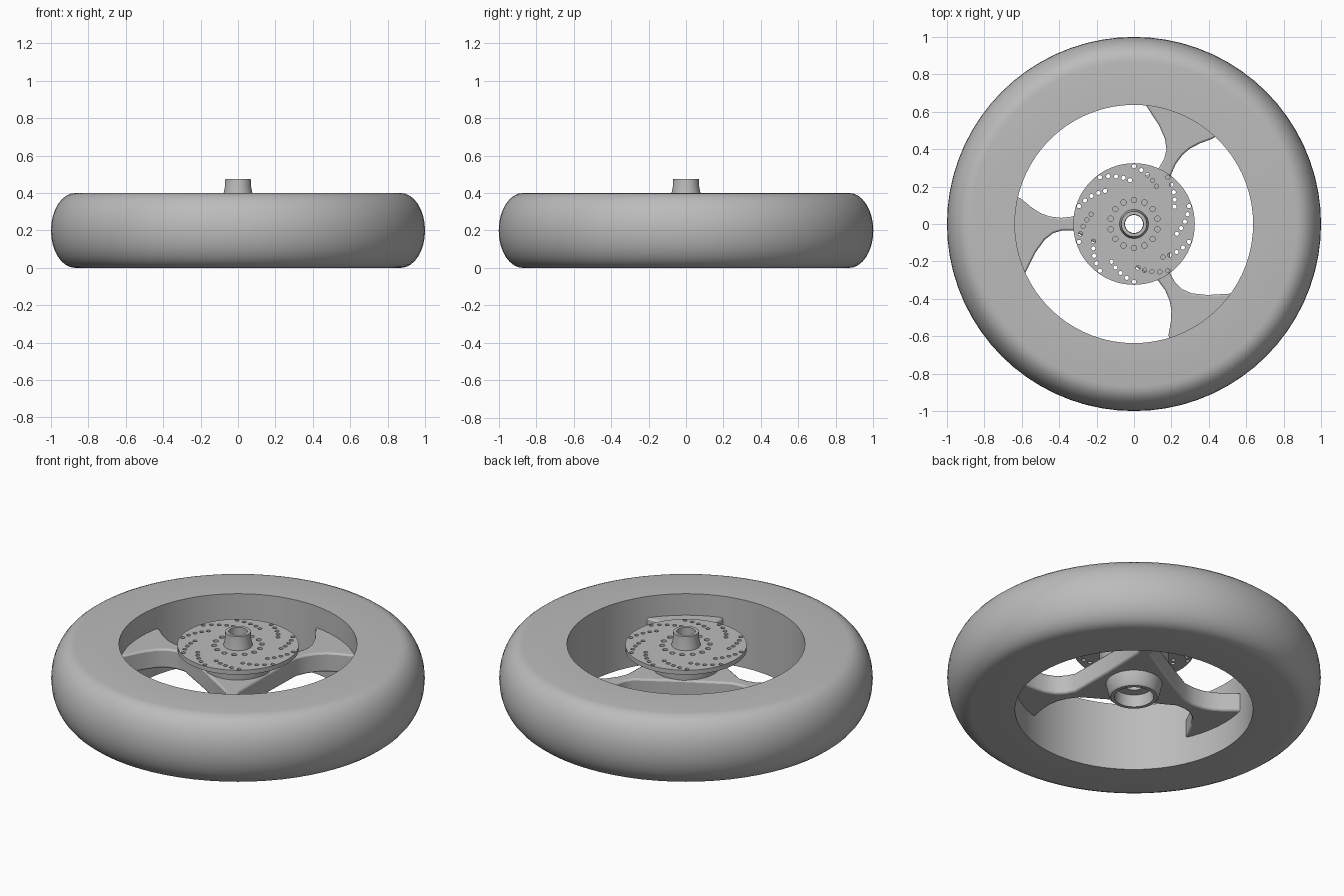
import bpy, bmesh, math
from mathutils import Matrix, Vector

cube = bpy.data.objects.get("Cube")
if cube:
    bpy.data.objects.remove(cube)

grey = bpy.data.materials.new("plain_grey")
grey.use_nodes = True
GREY = (0.5, 0.5, 0.5, 1)
grey.diffuse_color = GREY
grey.node_tree.nodes["Principled BSDF"].inputs["Base Color"].default_value = GREY


def make_object(name, bm):
    bmesh.ops.recalc_face_normals(bm, faces=bm.faces)
    mesh = bpy.data.meshes.new(name)
    bm.to_mesh(mesh)
    bm.free()
    mesh.materials.append(grey)
    obj = bpy.data.objects.new(name, mesh)
    bpy.context.collection.objects.link(obj)
    return obj


def smooth(obj, angle=35):
    bpy.ops.object.select_all(action="DESELECT")
    obj.select_set(True)
    bpy.context.view_layer.objects.active = obj
    bpy.ops.object.shade_smooth_by_angle(angle=math.radians(angle))


def lathe(name, profile, steps=64):
    """Revolve a closed (radius, height) outline about the z axis."""
    bm = bmesh.new()
    verts = [bm.verts.new((r, 0, z)) for r, z in profile]
    edges = [bm.edges.new((v, verts[i - 1])) for i, v in enumerate(verts)]
    bmesh.ops.spin(bm, geom=verts + edges, axis=(0, 0, 1), cent=(0, 0, 0),
                   angle=math.tau, steps=steps, use_duplicate=False)
    bmesh.ops.remove_doubles(bm, verts=bm.verts, dist=0.0001)
    return make_object(name, bm)


def polar(radius, degrees, z=0):
    a = math.radians(degrees)
    return Vector((radius * math.cos(a), radius * math.sin(a), z))


# Tyre: flat sidewalls, elliptical tread, straight inner wall
tread = []
for i in range(17):
    a = math.pi * (i / 16 - 0.5)
    tread.append((0.87 + 0.13 * math.cos(a), 0.2 + 0.2 * math.sin(a)))
tyre = lathe("tyre", [(0.637, 0)] + tread + [(0.637, 0.4)], 72)
smooth(tyre)

# Hub: lower cup, flange, upper drum and axle tube with a through bore
hub = lathe("hub", [
    (0.105, 0.08), (0.125, 0.08), (0.135, 0.09), (0.15, 0.16), (0.17, 0.165),
    (0.172, 0.2), (0.185, 0.27), (0.185, 0.368), (0.08, 0.368), (0.077, 0.4),
    (0.07, 0.435), (0.068, 0.475), (0.05, 0.475), (0.048, 0.15), (0.1, 0.15)])
smooth(hub)

# Three flared spokes joined by a web around the hub
lower_edge = [(0.095, -0.165), (0.325, -0.04), (0.39, -0.033), (0.45, -0.04),
              (0.5, -0.058), (0.55, -0.09), (0.6, -0.132)]
rim_arc = [polar(0.655, -13.5 + 39 * i / 6).to_2d() for i in range(7)]
upper_edge = [(0.56, 0.22), (0.525, 0.15), (0.476, 0.083), (0.43, 0.048),
              (0.38, 0.034), (0.325, 0.035)]
bm = bmesh.new()
outline = []
for k in range(3):
    turn = Matrix.Rotation(math.radians(60 + 120 * k), 3, "Z")
    for p in lower_edge + rim_arc + upper_edge:
        outline.append(bm.verts.new(turn @ Vector((p[0], p[1], 0.16))))
base = bm.faces.new(outline)
top = bmesh.ops.extrude_face_region(bm, geom=[base])
bmesh.ops.translate(bm, vec=(0, 0, 0.113),
                    verts=[g for g in top["geom"] if isinstance(g, bmesh.types.BMVert)])
# Open the middle so that the hub bore stays clear
spokes = make_object("spokes", bm)
bm = bmesh.new()
bmesh.ops.create_cone(bm, cap_ends=True, segments=48, radius1=0.12, radius2=0.12,
                      depth=0.4, matrix=Matrix.Translation((0, 0, 0.2)))
bore = make_object("hub_bore_cutter", bm)


def cut(obj, cutter):
    mod = obj.modifiers.new("cut", "BOOLEAN")
    mod.operation = "DIFFERENCE"
    mod.solver = "EXACT"
    mod.object = cutter
    cutter.hide_render = True
    cutter.hide_viewport = False
    bpy.ops.object.select_all(action="DESELECT")
    obj.select_set(True)
    bpy.context.view_layer.objects.active = obj
    bpy.ops.object.modifier_apply(modifier=mod.name)
    bpy.data.objects.remove(cutter)


cut(spokes, bore)
bevel = spokes.modifiers.new("soft_edges", "BEVEL")
bevel.width = 0.01
bevel.segments = 2
bevel.limit_method = "ANGLE"
bevel.angle_limit = math.radians(50)
smooth(spokes, 40)

# Brake disc with spiral rows of vents and a ring of bolt holes
disc = lathe("brake_disc", [(0.076, 0.37), (0.325, 0.37), (0.325, 0.396), (0.076, 0.396)])
bm = bmesh.new()


def add_hole(radius, place):
    bmesh.ops.create_cone(bm, cap_ends=True, segments=12, radius1=radius, radius2=radius,
                          depth=0.1, matrix=Matrix.Translation(place))


for row in range(10):
    for i in range(5):
        add_hole(0.0115, polar(0.309 - 0.0185 * i, 90 + 36 * row - 7.7 * i, 0.38))
for i in range(14):
    add_hole(0.0145, polar(0.128, 90 + 360 * i / 14, 0.38))
cut(disc, make_object("vent_cutters", bm))
smooth(disc)
